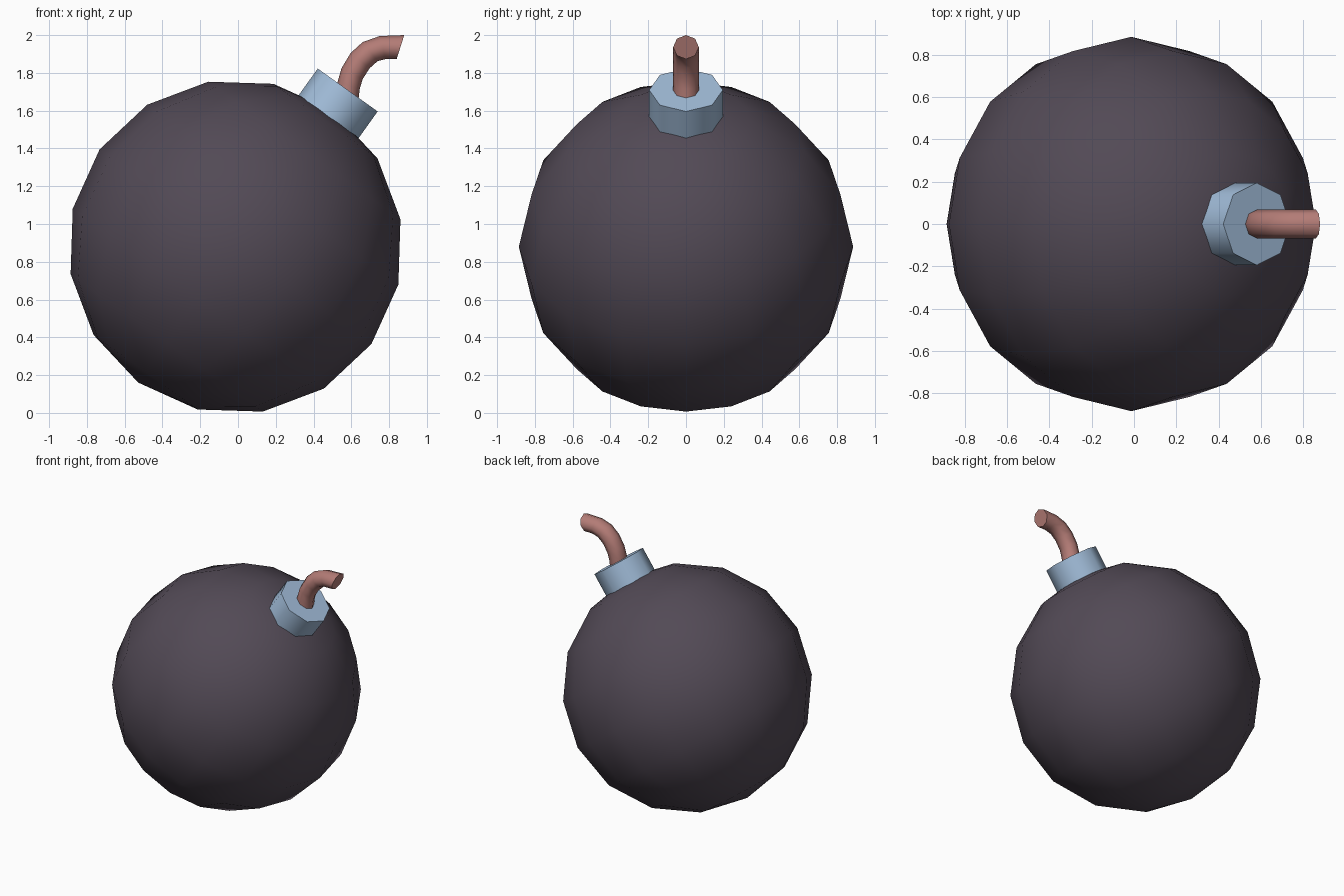
import bpy, bmesh, math
from mathutils import Vector, Matrix

if "Cube" in bpy.data.objects:
    bpy.data.objects.remove(bpy.data.objects["Cube"])

CENTRE = Vector((-0.013, 0, 0.88))
TILT = Matrix.Rotation(math.radians(35.6), 4, 'Y')


def material(name, rgb):
    m = bpy.data.materials.new(name)
    m.diffuse_color = (*rgb, 1)
    m.use_nodes = True
    m.node_tree.nodes["Principled BSDF"].inputs["Base Color"].default_value = m.diffuse_color
    return m


def finish(bm, name, mat, angle):
    bmesh.ops.recalc_face_normals(bm, faces=bm.faces[:])
    me = bpy.data.meshes.new(name)
    bm.to_mesh(me)
    bm.free()
    me.materials.append(mat)
    ob = bpy.data.objects.new(name, me)
    bpy.context.collection.objects.link(ob)
    bpy.ops.object.select_all(action='DESELECT')
    ob.select_set(True)
    bpy.context.view_layer.objects.active = ob
    bpy.ops.object.shade_smooth_by_angle(angle=math.radians(angle))
    return ob


# Round body, its pole tilted towards the collar
bm = bmesh.new()
bmesh.ops.create_uvsphere(bm, u_segments=16, v_segments=8, radius=0.885,
                          matrix=Matrix.Translation(CENTRE) @ TILT)
finish(bm, "body", material("dark plum grey", (0.085, 0.068, 0.092)), 40)

# Eight-sided collar on the pole
bottom, top = 0.81, 1.02
bm = bmesh.new()
bmesh.ops.create_cone(bm, cap_ends=True, segments=8, radius1=0.195, radius2=0.195,
                      depth=top - bottom,
                      matrix=Matrix.Translation(CENTRE) @ TILT
                      @ Matrix.Translation((0, 0, (top + bottom) / 2)))
finish(bm, "collar", material("light steel blue", (0.36, 0.51, 0.70)), 50)

# Bent fuse: rings spanned between its outer and inner outline (x, z)
outline = [((0.511, 1.640), (0.633, 1.613)), ((0.527, 1.751), (0.644, 1.714)),
           ((0.548, 1.825), (0.660, 1.767)), ((0.596, 1.905), (0.697, 1.825)),
           ((0.660, 1.963), (0.739, 1.862)), ((0.750, 1.995), (0.781, 1.873)),
           ((0.880, 2.000), (0.840, 1.873))]
bm = bmesh.new()
rings = []
for a, b in outline:
    a, b = Vector((a[0], 0, a[1])), Vector((b[0], 0, b[1]))
    mid, half = (a + b) / 2, (a - b) / 2
    ring = []
    for i in range(8):
        t = math.tau * i / 8
        ring.append(bm.verts.new(mid + half * math.cos(t)
                                 + Vector((0, 0.068 * math.sin(t), 0))))
    rings.append(ring)
for r, s in zip(rings, rings[1:]):
    for i in range(8):
        j = (i + 1) % 8
        bm.faces.new((r[i], r[j], s[j], s[i]))
bm.faces.new(rings[0])
bm.faces.new(rings[-1])
finish(bm, "fuse", material("dusty red", (0.45, 0.20, 0.18)), 50)
